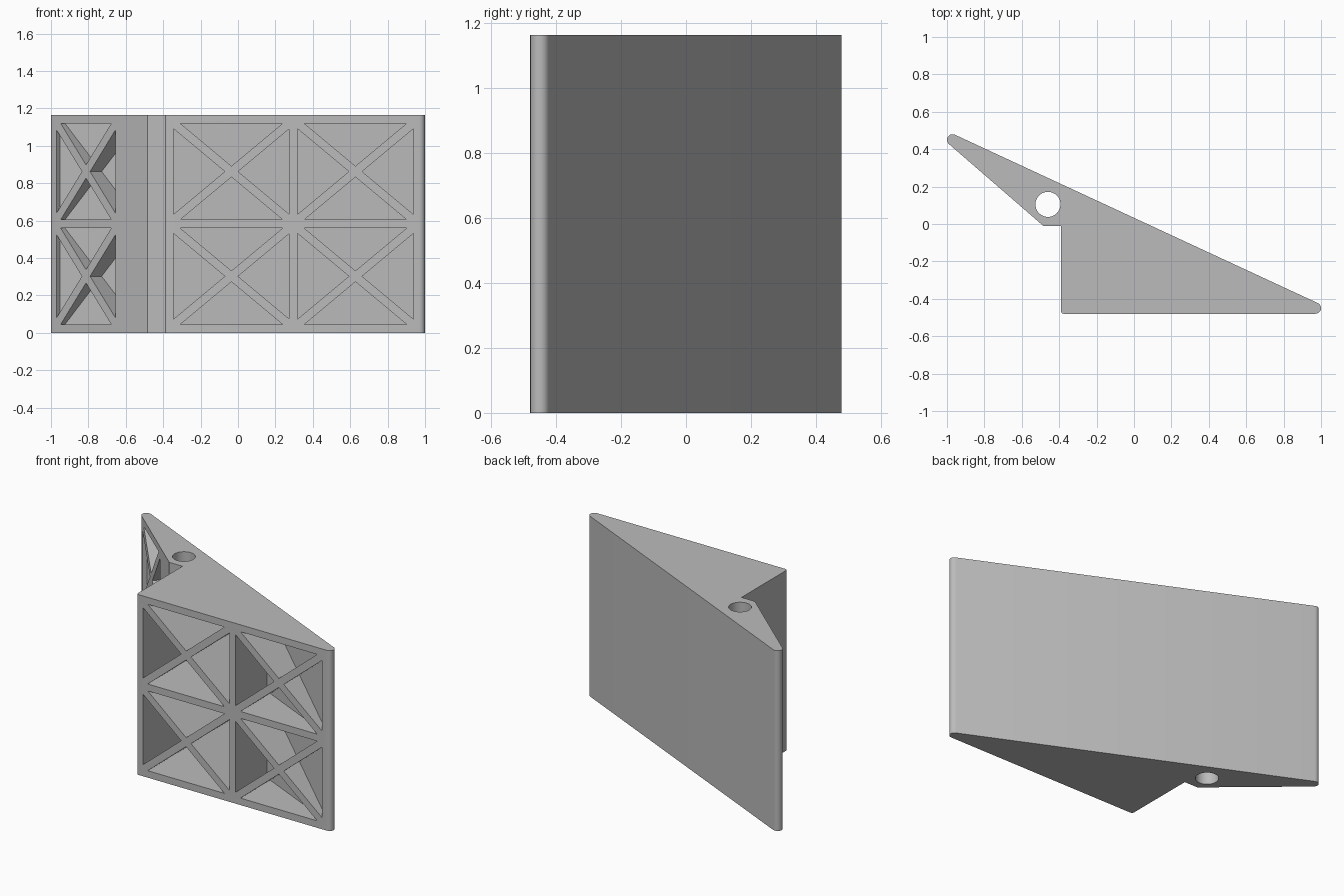
import bpy, bmesh
from math import cos, sin, radians
from mathutils import Vector

cube = bpy.data.objects.get("Cube")
if cube:
    bpy.data.objects.remove(cube, do_unlink=True)

HEIGHT = 1.165
WALL = 0.041        # thickness of the sloping back wall
RIB = 0.045         # width of ribs and borders
TIP = 0.03          # radius of the rounded tips

grey = bpy.data.materials.new("plain grey")
grey.use_nodes = True
grey.diffuse_color = (0.5, 0.5, 0.5, 1)
grey.node_tree.nodes["Principled BSDF"].inputs["Base Color"].default_value = (0.5, 0.5, 0.5, 1)


def prism(bm, near, far):
    """Close a solid between two matching loops of points."""
    a = [bm.verts.new(p) for p in near]
    b = [bm.verts.new(p) for p in far]
    bm.faces.new(a)
    bm.faces.new(b[::-1])
    for i in range(len(a)):
        j = (i + 1) % len(a)
        bm.faces.new((a[j], a[i], b[i], b[j]))


def make_object(name, bm):
    bmesh.ops.recalc_face_normals(bm, faces=bm.faces)
    mesh = bpy.data.meshes.new(name)
    bm.to_mesh(mesh)
    bm.free()
    mesh.materials.append(grey)
    obj = bpy.data.objects.new(name, mesh)
    bpy.context.collection.objects.link(obj)
    return obj


def arc(cx, cy, r, start, end, steps=10):
    angles = [radians(start + (end - start) * i / steps) for i in range(steps + 1)]
    return [(cx + r * cos(a), cy + r * sin(a)) for a in angles]


# Wedge body: outline with rounded tips, extruded upwards
outline = arc(0.97, -0.45, TIP, -90, 65.1)
outline += arc(-0.97, 0.45, TIP, 65.1, 229.2)
outline += [(-0.485, -0.01), (-0.39, -0.01)]
outline += arc(-0.375, -0.465, 0.015, 180, 270, 5)
bm = bmesh.new()
prism(bm, [(x, y, 0) for x, y in outline], [(x, y, HEIGHT) for x, y in outline])
body = make_object("wedge_body", bm)

# Inner surface of the back wall, where every pocket ends
back_normal = Vector((cos(radians(65.1)), sin(radians(65.1)), 0))
floor_point = Vector((0.97, -0.45, 0)) + back_normal * (TIP - WALL)

cutters = bmesh.new()


def cross_braced_cell(centre, across, inward, half_w, half_h):
    """Cut four triangular pockets, leaving two diagonal ribs."""
    diagonal = (half_w ** 2 + half_h ** 2) ** 0.5
    du = RIB / 2 * diagonal / half_h
    dv = RIB / 2 * diagonal / half_w
    for s in (-1, 1):
        side = [(s * half_w, half_h - dv), (s * half_w, dv - half_h), (s * du, 0)]
        cap = [(half_w - du, s * half_h), (du - half_w, s * half_h), (0, s * dv)]
        for triangle in (side, cap):
            pts = [centre + across * u + Vector((0, 0, v)) for u, v in triangle]
            far = [p + inward * ((floor_point - p).dot(back_normal)
                                 / inward.dot(back_normal)) for p in pts]
            prism(cutters, [p - inward * 0.05 for p in pts], far)


slope = Vector((cos(radians(-40.8)), sin(radians(-40.8)), 0))
slope_in = Vector((-slope.y, slope.x, 0))
slope_start = Vector((-0.97, 0.45, 0)) - slope_in * TIP
half_h = (HEIGHT - 3 * RIB) / 4
for row in range(2):
    z = RIB + half_h + row * (2 * half_h + RIB)
    # Two cells on the wide front face
    for x in (-0.035, 0.628):
        cross_braced_cell(Vector((x, -0.48, z)), Vector((1, 0, 0)),
                          Vector((0, 1, 0)), 0.309, half_h)
    # One cell on the slanted face
    middle = slope_start + slope * ((-0.8125 - slope_start.x) / slope.x)
    cross_braced_cell(middle + Vector((0, 0, z)), slope, slope_in, 0.208, half_h)

# Vertical pin hole
ring = arc(-0.46, 0.105, 0.067, 0, 360, 48)[:-1]
prism(cutters, [(x, y, -0.1) for x, y in ring], [(x, y, HEIGHT + 0.1) for x, y in ring])

cutter = make_object("pocket_cutter", cutters)
cutter.hide_render = True
cut = body.modifiers.new("pockets", 'BOOLEAN')
cut.operation = 'DIFFERENCE'
cut.solver = 'EXACT'
cut.object = cutter

bpy.ops.object.select_all(action='DESELECT')
bpy.context.view_layer.objects.active = body
body.select_set(True)
bpy.ops.object.modifier_apply(modifier=cut.name)
bpy.data.objects.remove(cutter, do_unlink=True)
bpy.ops.object.shade_smooth_by_angle(angle=radians(30))
